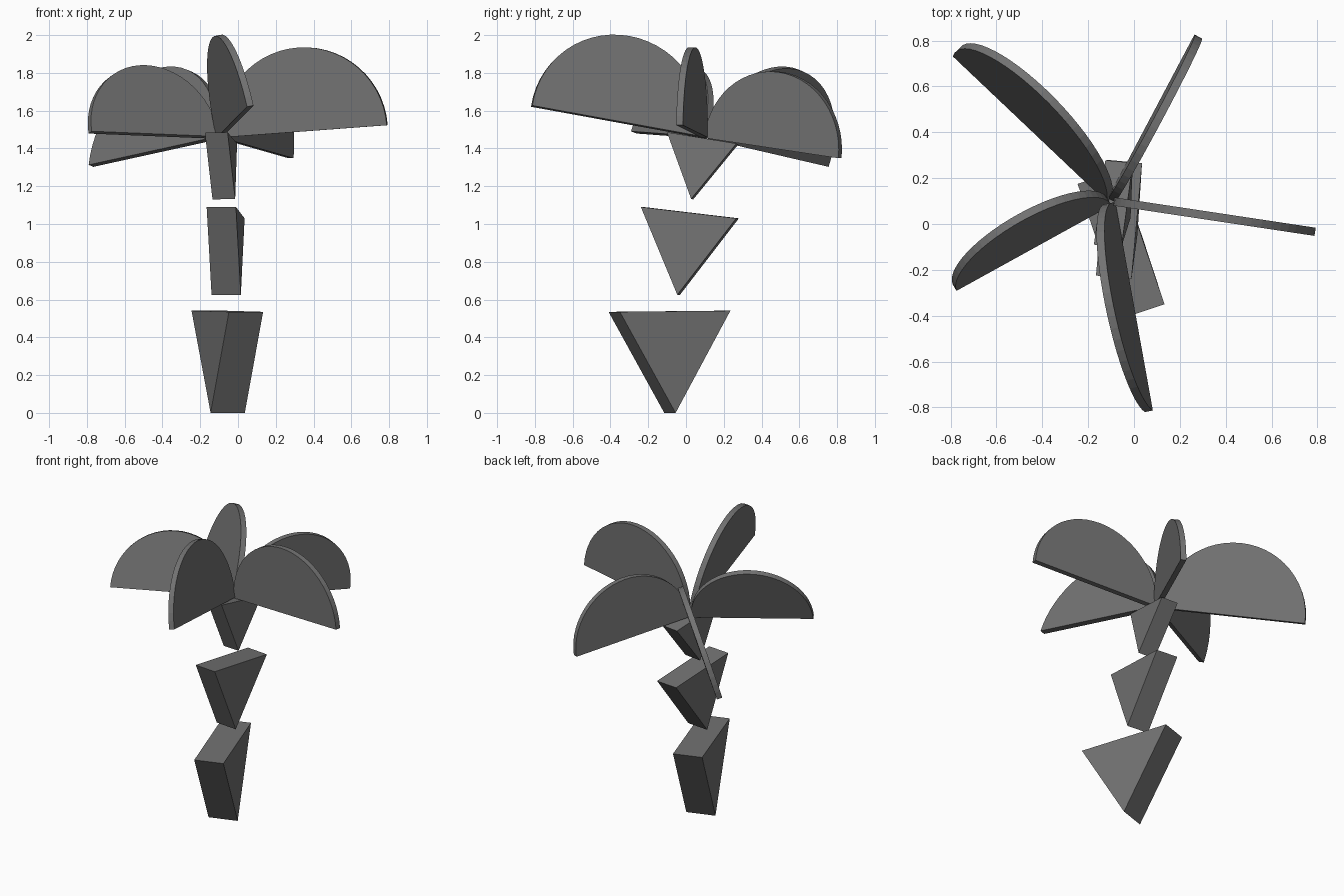
import bpy, bmesh, math
from mathutils import Vector

if "Cube" in bpy.data.objects:
    bpy.data.objects.remove(bpy.data.objects["Cube"])

# Dark grey shared by all parts
dark = bpy.data.materials.new("dark_grey")
dark.diffuse_color = (0.17, 0.17, 0.17, 1)
dark.use_nodes = True
dark.node_tree.nodes["Principled BSDF"].inputs["Base Color"].default_value = dark.diffuse_color


def prism(name, profile, axis):
    """Extrude a 3D profile polygon along an axis vector."""
    bm = bmesh.new()
    axis = Vector(axis)
    near = [bm.verts.new(Vector(p)) for p in profile]
    far = [bm.verts.new(Vector(p) + axis) for p in profile]
    bm.faces.new(near)
    bm.faces.new(far[::-1])
    n = len(near)
    for i in range(n):
        j = (i + 1) % n
        bm.faces.new((near[i], far[i], far[j], near[j]))
    bmesh.ops.recalc_face_normals(bm, faces=bm.faces)
    mesh = bpy.data.meshes.new(name)
    bm.to_mesh(mesh)
    bm.free()
    mesh.materials.append(dark)
    obj = bpy.data.objects.new(name, mesh)
    bpy.context.collection.objects.link(obj)
    return obj


def frond(name, hub, tip, roll, inset, thickness=0.036, segments=28):
    """Half disc whose straight edge runs from hub to tip, rolled to its right."""
    hub, tip = Vector(hub), Vector(tip)
    along = (tip - hub).normalized()
    hub = hub + along * inset
    right = along.cross(Vector((0, 0, 1))).normalized()
    up = right.cross(along)
    a = math.radians(roll)
    rise = up * math.cos(a) + right * math.sin(a)
    normal = along.cross(rise)
    centre, radius = (hub + tip) / 2, (tip - hub).length / 2
    arc = [math.pi * i / segments for i in range(segments + 1)]
    rim = [centre + radius * (along * math.cos(t) + rise * math.sin(t))
           - normal * thickness / 2 for t in arc]
    return prism(name, rim, normal * thickness)


# Trunk: three upside-down triangular wedges (front, back, bottom corners)
prism("trunk_lower", [(-0.048, -0.41, 0.535), (-0.246, 0.175, 0.541), (-0.145, -0.115, 0)],
      (0.181, 0.06, 0))
prism("trunk_middle", [(-0.166, -0.225, 1.09), (-0.12, 0.28, 1.03), (-0.14, -0.032, 0.625)],
      (0.155, -0.014, 0))
prism("trunk_upper", [(-0.175, -0.09, 1.483), (-0.125, 0.278, 1.423), (-0.135, 0.038, 1.13)],
      (0.12, -0.011, 0.003))

# Crown: five half-disc fronds spreading from one hub (tip, roll, inset)
HUB = (-0.1, 0.1, 1.457)
fronds = {
    "frond_right": ((0.79, -0.034, 1.523), 0, 0.013),
    "frond_back_right": ((0.278, 0.815, 1.349), 2, 0.005),
    "frond_back_left": ((-0.778, 0.743, 1.308), 17.5, 0.01),
    "frond_left": ((-0.783, -0.277, 1.485), 19.5, 0.008),
    "frond_front": ((0.065, -0.817, 1.624), 11, 0.015),
}
for name, (tip, roll, inset) in fronds.items():
    frond(name, HUB, tip, roll, inset)
